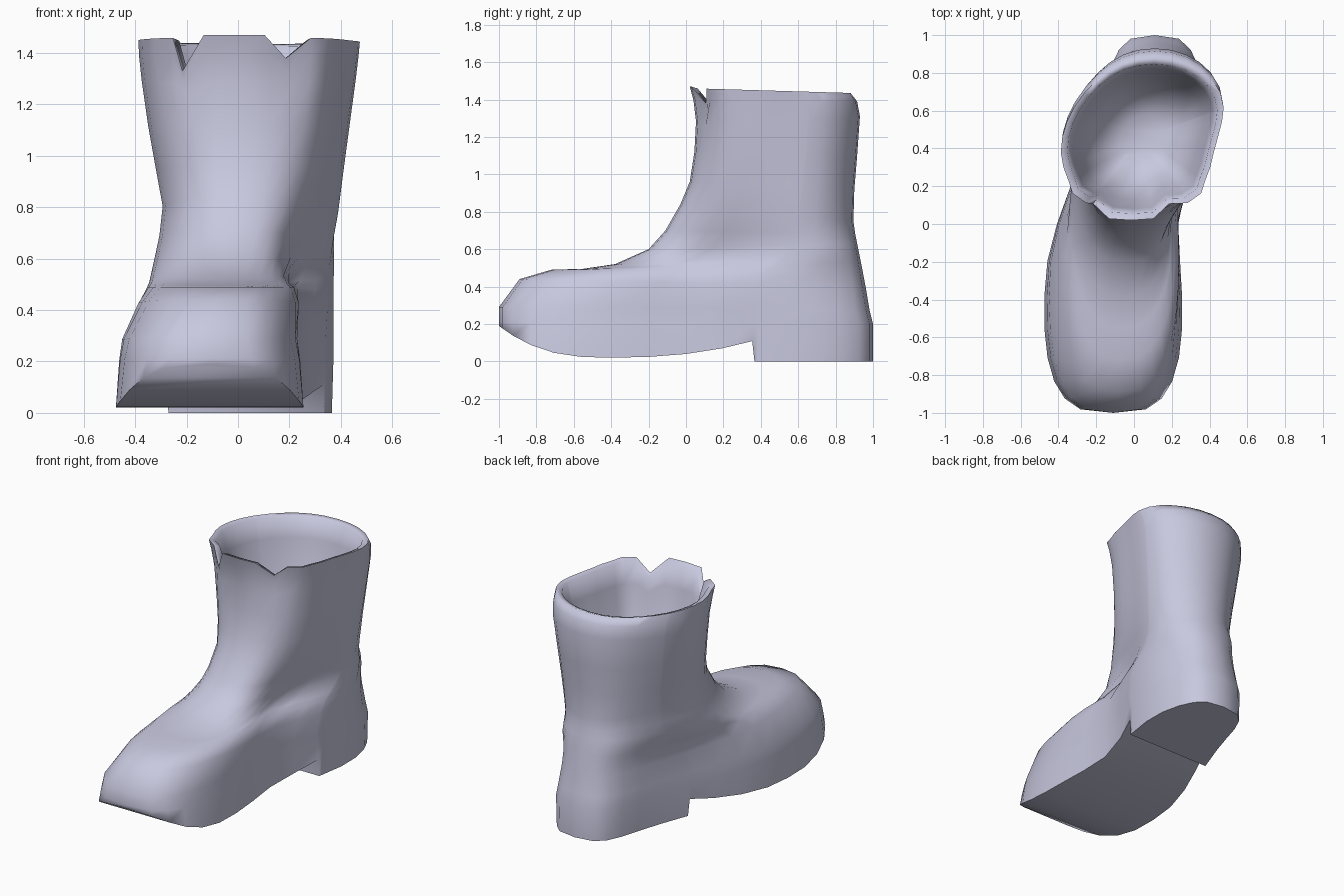
import bpy, bmesh, math

if "Cube" in bpy.data.objects:
    bpy.data.objects.remove(bpy.data.objects["Cube"])

# Shared front-to-back parameters; the close pair near 0.68 makes the heel step
US = sorted([(1 - math.cos(math.pi * i / 16)) / 2 for i in range(17)] + [0.677, 0.683])
H = len(US)
N = 2 * H - 2


def clamp(v, lo=0.0, hi=1.0):
    return max(lo, min(hi, v))


def smooth(v, lo=0.0, hi=1.0):
    t = clamp((v - lo) / (hi - lo))
    return t * t * (3 - 2 * t)


def sole_z(y):
    """Underside height: toe spring, arch, then the flat heel."""
    if y > .36:
        return 0.0
    if y > -.43:
        return .02 + .09 * clamp((y + .43) / .79) ** 2.5
    return .02 + .17 * ((-.43 - y) / .57) ** 2.6


def ring(yf, zf, yb, zb, wf):
    """Closed outline through a front and a back point; wf is front half-width."""
    cf, cb = -.11 + .125 * clamp((zf - .3) / .5), .11
    wb = .28 + .05 * zb + .035 * zb * zb
    n_front = clamp(3.9 - 2.6 * zf, 2.5, 3.4)
    n_back = clamp(3.9 - 2.6 * zf, 2.1, 3.4)
    lift = clamp((zf - 1.2) / .25)
    right, left = [], []
    for k, u in enumerate(US):
        s = smooth(u)
        n = n_front + (n_back - n_front) * s
        p = max(0.0, 1 - abs(2 * u - 1) ** n) ** (1 / n)
        for side, out in ((1, right), (-1, left)):
            x = cf + (cb - cf) * smooth(u, .35, .9) + side * p * (wf + (wb - wf) * s)
            y = yf + (yb - yf) * u
            z = zf + (zb - zf) * u
            if side > 0:                    # waist on the inner side of the arch
                x -= .04 * p * math.exp(-((y - .08) / .2) ** 2) * clamp((.95 - z) / .35)
            if k < 2:                       # tongue
                x -= .03 * lift
                z += .01 * lift
                y -= .02 * lift
            elif k == 2:                    # notch beside the tongue
                x -= .03 * lift
                z -= (.08 if side > 0 else .13) * lift
                y += .035 * lift
            elif k == 4:                    # flared collar corner
                x += .02 * side * lift
            out.append((x, y, z))
    return right + left[-2:0:-1]


# Front y, front z, back y, back z, front half-width
RINGS = [
    (-1.0, .20, 1.0, .02, .395),   # sole edge
    (-1.0, .21, 1.0, .20, .375),   # welt
    (-1.0, .29, .98, .28, .36),    # toe wall
    (-.89, .44, .96, .40, .325),   # toe cap
    (-.72, .49, .945, .48, .29),
    (-.55, .495, .935, .53, .275),  # instep
    (-.38, .52, .925, .58, .27),
    (-.20, .60, .915, .63, .275),
    (-.11, .70, .905, .68, .285),  # ankle
    (-.03, .84, .895, .75, .30),
    (.02, .96, .90, .92, .33),     # shaft
    (.045, 1.12, .915, 1.1, .365),
    (.06, 1.28, .93, 1.31, .39),
    (.055, 1.39, .915, 1.39, .40),
    (.04, 1.46, .88, 1.435, .40),  # rim
]
outlines = [ring(*r) for r in RINGS]
outlines[0] = [(x, y, sole_z(y)) for x, y, z in outlines[0]]

# Lining: the rim shrunk towards the shaft axis and lowered
rim = outlines[-1]
for scale, depth in ((.92, .01), (.86, .14), (.75, .36), (.56, .56), (.28, .64)):
    keep = clamp(1 - depth * 4)
    outlines.append([(.05 + (x - .05) * scale, .46 + (y - .46) * scale,
                      1.445 - depth + (z - 1.445) * keep) for x, y, z in rim])

bm = bmesh.new()
loops = [[bm.verts.new(p) for p in pts] for pts in outlines]

# Skin between neighbouring outlines
for a, b in zip(loops, loops[1:]):
    for i in range(N):
        k = (i + 1) % N
        bm.faces.new((a[i], a[k], b[k], b[i]))


def cap(lp):
    """Close an outline with strips running from right to left."""
    bm.faces.new((lp[0], lp[1], lp[-1]))
    for i in range(1, H - 2):
        bm.faces.new((lp[i], lp[i + 1], lp[N - i - 1], lp[N - i]))
    bm.faces.new((lp[H - 2], lp[H - 1], lp[H]))


cap(loops[0])    # underside
cap(loops[-1])   # inside floor
bmesh.ops.recalc_face_normals(bm, faces=bm.faces[:])

mesh = bpy.data.meshes.new("boot")
bm.to_mesh(mesh)
bm.free()
mesh.shade_smooth()
mesh.set_sharp_from_angle(angle=math.radians(82))

# Single lavender grey leather
mat = bpy.data.materials.new("lavender grey")
mat.diffuse_color = (.58, .58, .74, 1)
mat.use_nodes = True
mat.node_tree.nodes["Principled BSDF"].inputs["Base Color"].default_value = mat.diffuse_color
mesh.materials.append(mat)
boot = bpy.data.objects.new("boot", mesh)
bpy.context.collection.objects.link(boot)
